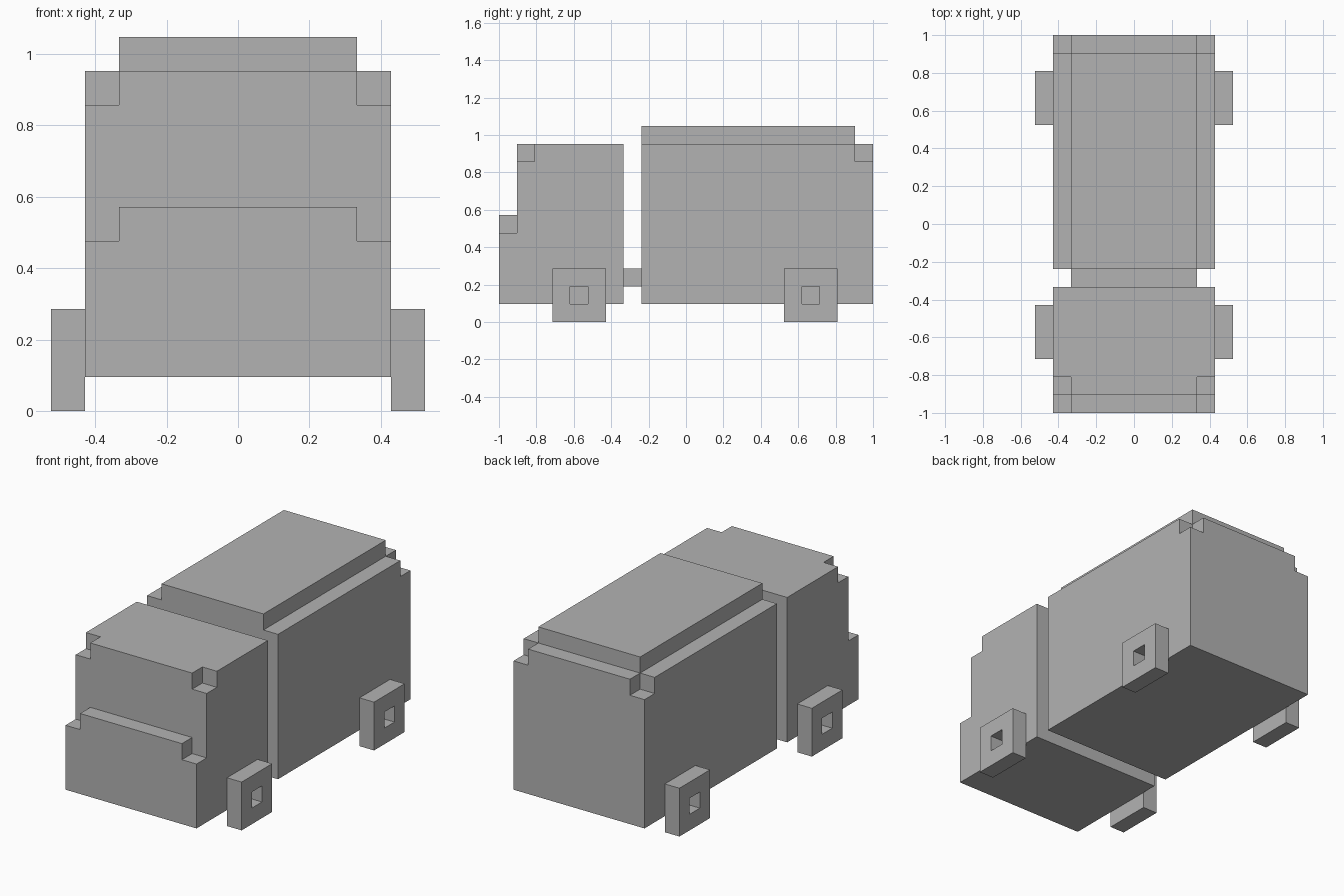
import bpy
import bmesh
from mathutils import Matrix, Vector

# All parts are laid out in whole block units, then scaled to size.
UNIT = 2 / 21

old = bpy.data.objects.get("Cube")
if old:
    bpy.data.objects.remove(old, do_unlink=True)

grey = bpy.data.materials.new("plain grey")
grey.use_nodes = True
colour = (0.45, 0.45, 0.45, 1)
grey.diffuse_color = colour
grey.node_tree.nodes["Principled BSDF"].inputs["Base Color"].default_value = colour


def extrude_profile(name, outline, x0, x1):
    """Extrude a side outline of (y, z) points from x0 to x1."""
    bm = bmesh.new()
    face = bm.faces.new([bm.verts.new((x0, y, z)) for y, z in outline])
    grown = bmesh.ops.extrude_face_region(bm, geom=[face])["geom"]
    verts = [v for v in grown if isinstance(v, bmesh.types.BMVert)]
    bmesh.ops.translate(bm, verts=verts, vec=Vector((x1 - x0, 0, 0)))
    bmesh.ops.recalc_face_normals(bm, faces=bm.faces)
    mesh = bpy.data.meshes.new(name)
    bm.to_mesh(mesh)
    bm.free()
    mesh.materials.append(grey)
    obj = bpy.data.objects.new(name, mesh)
    bpy.context.collection.objects.link(obj)
    return obj


def box(name, x, y, z):
    outline = [(y[0], z[0]), (y[1], z[0]), (y[1], z[1]), (y[0], z[1])]
    return extrude_profile(name, outline, *x)


def cut(obj, x, y, z):
    """Remove a box-shaped piece from an object."""
    cutter = box("cutter", x, y, z)
    cutter.hide_render = True
    mod = obj.modifiers.new("cut", "BOOLEAN")
    mod.operation = "DIFFERENCE"
    mod.solver = "EXACT"
    mod.object = cutter
    bpy.context.view_layer.objects.active = obj
    bpy.ops.object.modifier_apply(modifier=mod.name)
    bpy.data.objects.remove(cutter, do_unlink=True)


SIDES = ((-6, -3.5), (3.5, 6))

# Cab with a short stepped hood and notched corners
cab = extrude_profile("cab", [(-10.5, 1), (-3.5, 1), (-3.5, 10), (-9.5, 10),
                              (-9.5, 6), (-10.5, 6)], -4.5, 4.5)
for side in SIDES:
    cut(cab, side, (-12, -9.5), (5, 7))
    cut(cab, side, (-10, -8.5), (9, 12))

# Cargo box with a raised roof and notched rear corners
cargo = extrude_profile("cargo_box", [(-2.5, 1), (10.5, 1), (10.5, 10), (9.5, 10),
                                      (9.5, 11), (-2.5, 11)], -4.5, 4.5)
for side in SIDES:
    cut(cargo, side, (-4, 12), (10, 12))
    cut(cargo, side, (9.5, 12), (9, 12))

# Coupling plate between cab and cargo box
parts = [cab, cargo, box("coupling", (-3.5, 3.5), (-3.5, -2.5), (2, 3))]

# Square wheels with an open hub
for end, y in (("front", -6), ("rear", 7)):
    for side, x in (("right", -5), ("left", 5)):
        wheel = box(f"{end}_{side}_wheel", (x - 0.5, x + 0.5), (y - 1.5, y + 1.5), (0, 3))
        cut(wheel, (x - 1, x + 1), (y - 0.5, y + 0.5), (1, 2))
        parts.append(wheel)

for part in parts:
    part.data.transform(Matrix.Scale(UNIT, 4))
